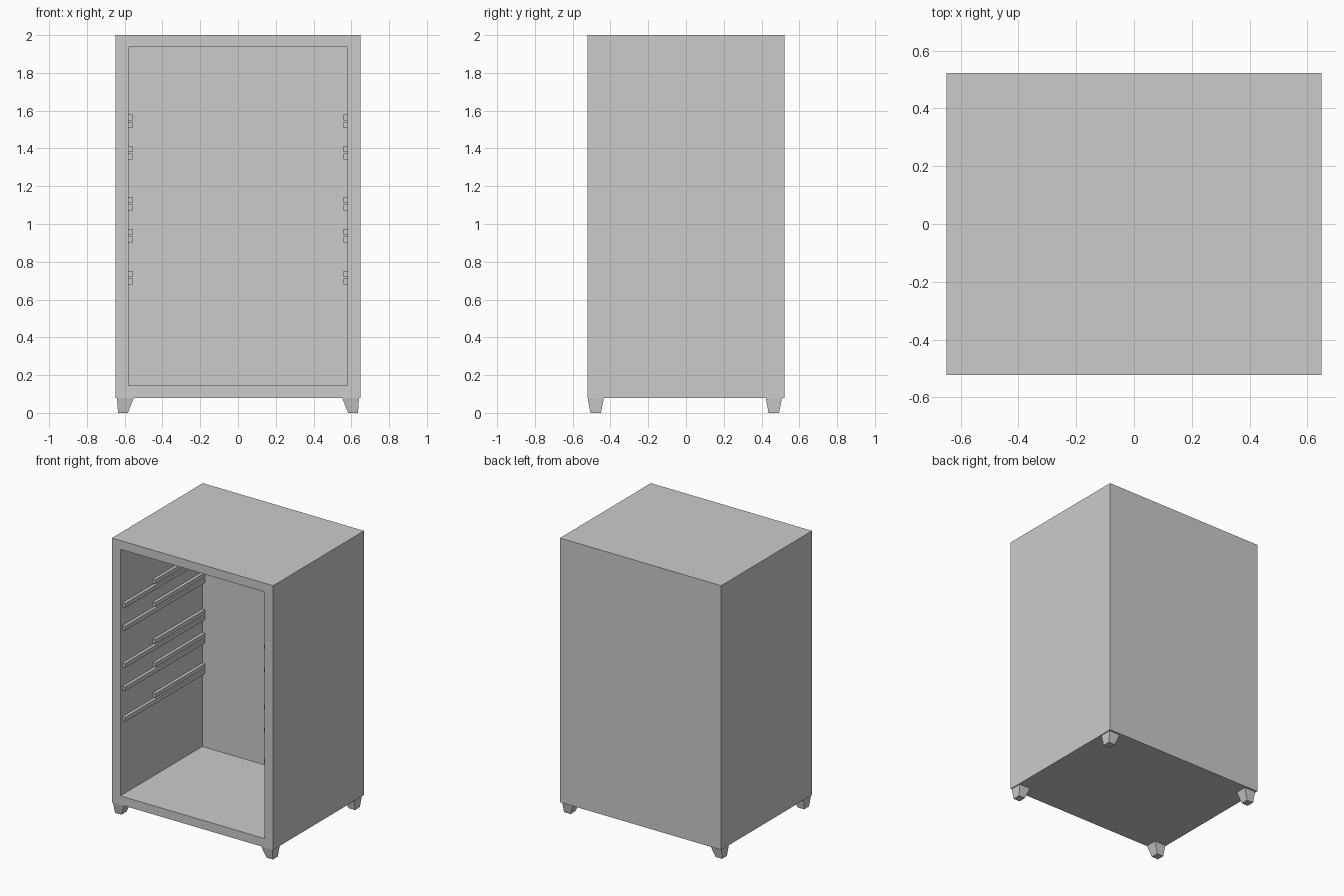
import bpy, bmesh
from mathutils import Vector

if "Cube" in bpy.data.objects:
    bpy.data.objects.remove(bpy.data.objects["Cube"])


def make_object(name, bm):
    bmesh.ops.recalc_face_normals(bm, faces=bm.faces)
    mesh = bpy.data.meshes.new(name)
    bm.to_mesh(mesh)
    bm.free()
    obj = bpy.data.objects.new(name, mesh)
    bpy.context.collection.objects.link(obj)
    return obj


def frustum(bm, bottom, top, z0, z1):
    """Box between two rectangles (x0, x1, y0, y1) at heights z0 and z1."""
    rings = []
    for (x0, x1, y0, y1), z in ((bottom, z0), (top, z1)):
        rings.append([bm.verts.new((x, y, z)) for x, y in
                      ((x0, y0), (x1, y0), (x1, y1), (x0, y1))])
    low, high = rings
    faces = [bm.faces.new(low[::-1]), bm.faces.new(high)]
    for i in range(4):
        j = (i + 1) % 4
        faces.append(bm.faces.new((low[i], low[j], high[j], high[i])))
    return faces


# Cabinet shell: box whose front face is inset and pushed in
W, D = 0.648, 0.522
bm = bmesh.new()
rect = (-W, W, -D, D)
front = frustum(bm, rect, rect, 0.08, 2.0)[2]
bmesh.ops.inset_region(bm, faces=[front], thickness=0.066)
for v in front.verts:
    v.co.x = 0.58 if v.co.x > 0 else -0.58
    v.co.z = 1.936 if v.co.z > 1 else 0.144
pushed = bmesh.ops.extrude_discrete_faces(bm, faces=[front])["faces"][0]
bmesh.ops.translate(bm, verts=pushed.verts, vec=Vector((0, 0.94, 0)))
make_object("cabinet_shell", bm)

# Shelf runners: long lower rail and short upper rail on each side
for level, z in enumerate((0.68, 0.902, 1.072, 1.342, 1.508), 1):
    for side, s in (("left", -1), ("right", 1)):
        x0, x1 = sorted((s * 0.58, s * 0.558))
        for kind, start, dz in (("lower", -0.50, 0), ("upper", -0.15, 0.04)):
            bm = bmesh.new()
            r = (x0, x1, start, 0.418)
            frustum(bm, r, r, z + dz, z + dz + 0.031)
            make_object(f"{kind}_rail_{side}_{level}", bm)

# Tapered feet
for side, s in (("left", -1), ("right", 1)):
    for end, y in (("front", -0.478), ("back", 0.465)):
        bm = bmesh.new()
        bx = sorted((s * 0.635, s * 0.583))
        tx = sorted((s * 0.641, s * 0.551))
        frustum(bm, (*bx, y - 0.028, y + 0.028),
                (*tx, y - 0.043, y + 0.043), 0.0, 0.08)
        make_object(f"{end}_foot_{side}", bm)
